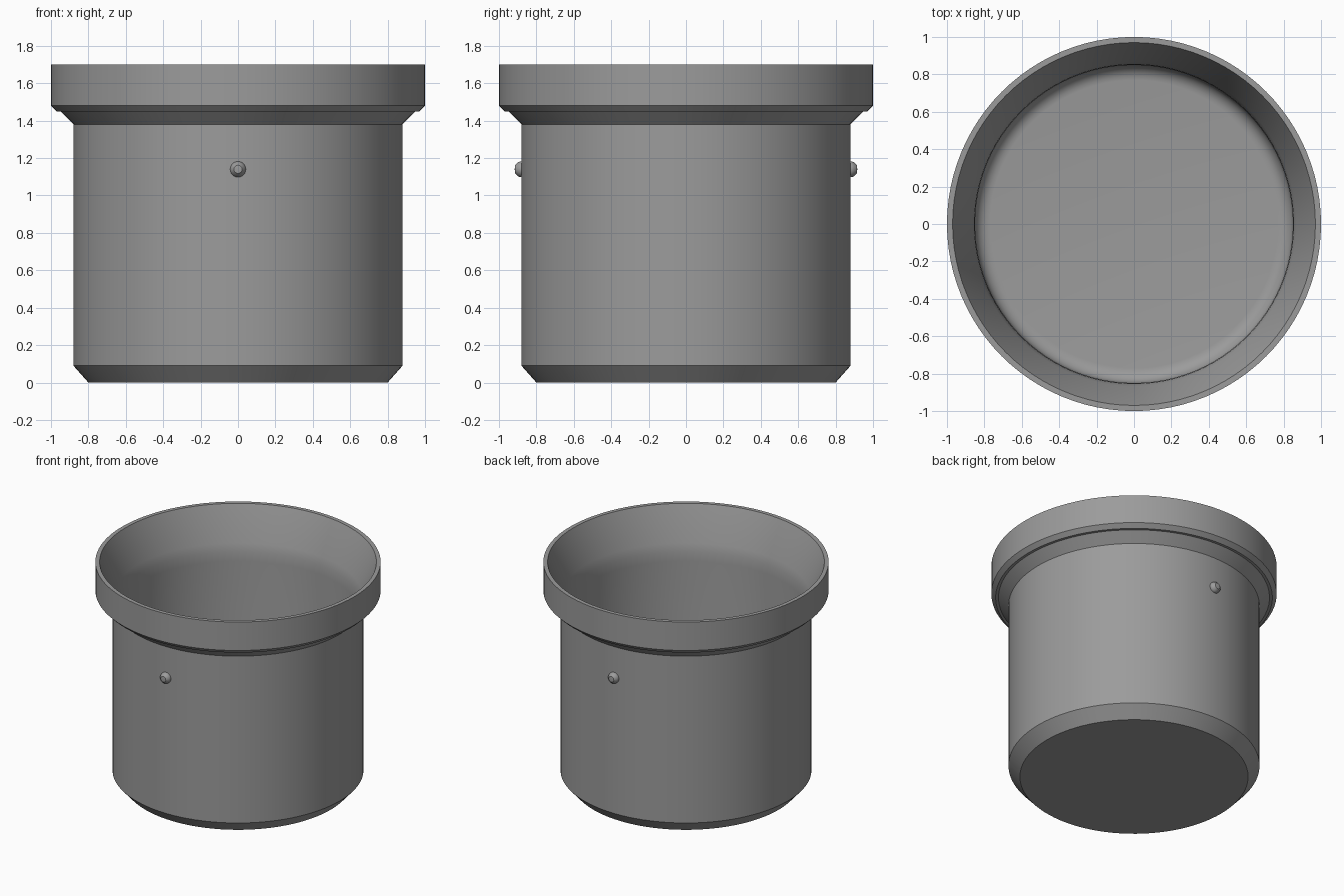
import bpy, bmesh, math
from mathutils import Matrix

if "Cube" in bpy.data.objects:
    bpy.data.objects.remove(bpy.data.objects["Cube"])

grey = bpy.data.materials.new("plain_grey")
grey.diffuse_color = (0.33, 0.33, 0.33, 1)
grey.use_nodes = True
grey.node_tree.nodes["Principled BSDF"].inputs["Base Color"].default_value = grey.diffuse_color


def lathe(name, profile, steps, matrix=Matrix()):
    """Revolve a closed (radius, height) profile that starts and ends on the axis."""
    bm = bmesh.new()
    rings = []
    for r, z in profile:
        n = 1 if r == 0 else steps
        rings.append([bm.verts.new((r * math.cos(math.tau * i / steps),
                                    r * math.sin(math.tau * i / steps), z)) for i in range(n)])
    for a, b in zip(rings, rings[1:]):
        for i in range(steps):
            j = (i + 1) % steps
            if len(a) == 1:
                bm.faces.new((a[0], b[j], b[i]))
            elif len(b) == 1:
                bm.faces.new((a[i], a[j], b[0]))
            else:
                bm.faces.new((a[i], a[j], b[j], b[i]))
    bmesh.ops.recalc_face_normals(bm, faces=bm.faces)
    bm.transform(matrix)
    mesh = bpy.data.meshes.new(name)
    bm.to_mesh(mesh)
    bm.free()
    mesh.materials.append(grey)
    obj = bpy.data.objects.new(name, mesh)
    bpy.context.collection.objects.link(obj)
    bpy.ops.object.select_all(action='DESELECT')
    obj.select_set(True)
    bpy.context.view_layer.objects.active = obj
    bpy.ops.object.shade_smooth_by_angle(angle=math.radians(28))
    return obj


# Outer wall: chamfered base, straight side, flared collar with a small step, rim
outer = [(0, 0), (0.80, 0), (0.88, 0.09), (0.88, 1.38), (0.95, 1.45), (0.97, 1.45),
         (1.0, 1.48), (1.0, 1.70)]
# Inner wall: sloped mouth easing into a straight bore, rounded into the floor
fillet = [(0.77 + 0.08 * math.cos(a), 0.11 - 0.08 * math.sin(a))
          for a in (math.pi / 2 * k / 6 for k in range(7))]
inner = [(0.97, 1.70), (0.868, 1.44), (0.854, 1.38), (0.85, 1.31)] + fillet + [(0, 0.03)]
lathe("cup_body", outer + inner, 96)

# Small round studs on the front and back
stud = [(0, 0.855), (0.042, 0.855), (0.042, 0.885), (0.038, 0.898), (0.022, 0.914), (0, 0.916)]
for name, side in (("front_stud", 1), ("back_stud", -1)):
    lathe(name, stud, 24, Matrix.Translation((0, 0, 1.14)) @ Matrix.Rotation(side * math.pi / 2, 4, 'X'))
